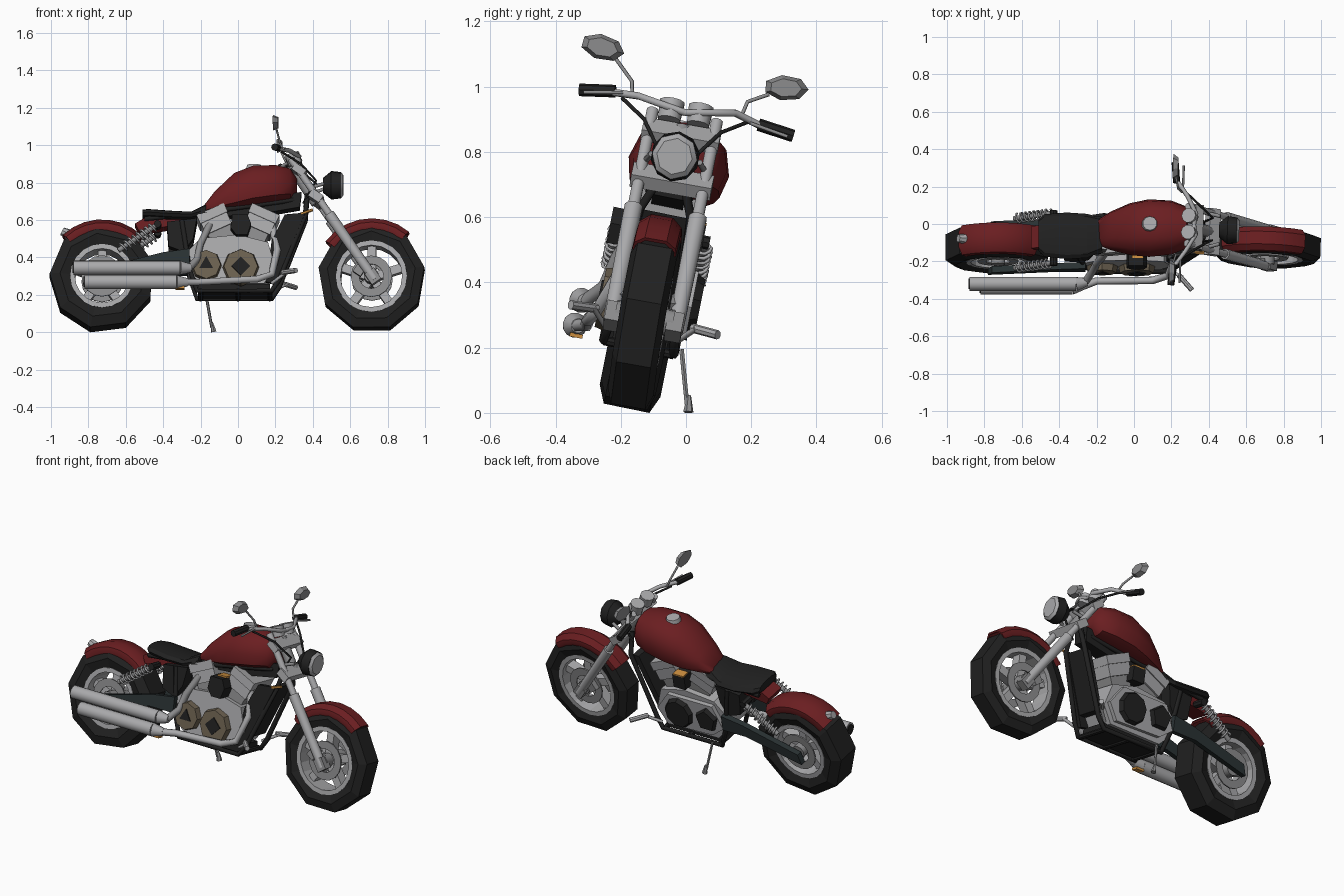
import bpy, bmesh
from math import radians, sin, cos, pi
from mathutils import Matrix, Vector

if "Cube" in bpy.data.objects:
    bpy.data.objects.remove(bpy.data.objects["Cube"])


def material(name, r, g, b):
    m = bpy.data.materials.new(name)
    m.use_nodes = True
    m.diffuse_color = (r, g, b, 1)
    m.node_tree.nodes["Principled BSDF"].inputs["Base Color"].default_value = (r, g, b, 1)
    return m


red = material("deep red paint", .145, .013, .015)
black = material("black", .015, .015, .015)
chrome = material("chrome grey", .4, .4, .41)
steel = material("steel grey", .26, .26, .265)
bronze = material("bronze", .15, .12, .08)
slate = material("dark slate", .023, .032, .034)
amber = material("amber", .6, .27, .05)

# The machine rests on its stand, leaning to its left
LEAN = Matrix(((1, 0, 0, 0), (0, .98, .2, -.185), (0, -.2, 1, 0), (0, 0, 0, 1)))
frame = LEAN


def finish(name, bm, mat, smooth=0):
    bm.transform(frame)
    bmesh.ops.recalc_face_normals(bm, faces=bm.faces)
    me = bpy.data.meshes.new(name)
    bm.to_mesh(me)
    bm.free()
    me.materials.append(mat)
    ob = bpy.data.objects.new(name, me)
    bpy.context.collection.objects.link(ob)
    if smooth:
        bpy.ops.object.select_all(action="DESELECT")
        ob.select_set(True)
        bpy.context.view_layer.objects.active = ob
        bpy.ops.object.shade_smooth_by_angle(angle=radians(smooth))


def box(name, at, size, mat, tilt=0):
    bm = bmesh.new()
    m = Matrix.Translation(at) @ Matrix.Rotation(tilt, 4, "Y")
    bmesh.ops.create_cube(bm, size=1, matrix=m @ Matrix.Diagonal((*size, 1)))
    finish(name, bm, mat)


def rod(name, a, b, r1, mat, r2=None, n=10, smooth=40):
    a, b = Vector(a), Vector(b)
    bm = bmesh.new()
    turn = (b - a).to_track_quat("Z", "Y").to_matrix().to_4x4()
    bmesh.ops.create_cone(bm, cap_ends=True, segments=n, radius1=r1, radius2=r1 if r2 is None else r2,
                          depth=(b - a).length, matrix=Matrix.Translation((a + b) / 2) @ turn)
    finish(name, bm, mat, smooth)


def tube(name, pts, r, mat, res=1):
    cu = bpy.data.curves.new(name, "CURVE")
    cu.dimensions = "3D"
    cu.bevel_depth, cu.bevel_resolution, cu.use_fill_caps = r, res, True
    sp = cu.splines.new("POLY")
    sp.points.add(len(pts) - 1)
    for p, co in zip(sp.points, pts):
        p.co = (*(frame @ Vector(co)), 1)
    cu.materials.append(mat)
    bpy.context.collection.objects.link(bpy.data.objects.new(name, cu))


def skin(name, rings, mat, smooth=0, closed=False):
    bm = bmesh.new()
    rows = [[bm.verts.new(p) for p in ring] for ring in rings]
    k = len(rows[0])
    for i in range(len(rows) - (0 if closed else 1)):
        a, b = rows[i], rows[(i + 1) % len(rows)]
        for j in range(k):
            bm.faces.new((a[j], a[(j + 1) % k], b[(j + 1) % k], b[j]))
    if not closed:
        bm.faces.new(rows[0])
        bm.faces.new(rows[-1])
    finish(name, bm, mat, smooth)


def prism(name, outline, y0, y1, mat):
    skin(name, [[(x, y, z) for x, z in outline] for y in (y0, y1)], mat)


def revolve(name, hub, profile, n, mat, start=0, end=360, smooth=0):
    full = end - start == 360
    angles = [radians(start + (end - start) * i / n) for i in range(n if full else n + 1)]
    rings = [[(hub[0] + r * cos(a), y, hub[1] + r * sin(a)) for y, r in profile] for a in angles]
    skin(name, rings, mat, smooth, full)


def loft(name, stations, mat, smooth, mid=0):
    half = [(0, 1), (.5, .95), (.85, .75), (1, .4), (.9, .1), (.55, 0)]
    outline = half + [(-y, z) for y, z in half[:0:-1]]
    skin(name, [[(x, mid + y * w, lo + z * (hi - lo)) for y, z in outline]
                for x, lo, hi, w in stations], mat, smooth)


def wheel(name, hub, R, rim, w, start):
    x, z = hub
    mid = (R + rim) / 2
    revolve(name + "_tyre", hub, [(-w * .8, rim), (-w, mid), (-w * .75, R), (w * .75, R), (w, mid), (w * .8, rim)],
            9, black, start, start + 360)
    e = w * .85
    revolve(name + "_rim", hub, [(-e, rim), (-e, rim - .025), (e, rim - .025), (e, rim)], 20, chrome)
    rod(name + "_hub", (x, -.09, z), (x, .09, z), .04, steel)
    for i in range(5):
        a = 2 * pi * i / 5 + .3
        box(name + "_spoke", (x + rim * .5 * cos(a), 0, z + rim * .5 * sin(a)), (rim * .92, .06, .045), chrome, -a)
    for s in (-1, 1):
        y = s * w * .8
        revolve(name + "_brake_disc", hub, [(y, .065), (y, .11), (y + .008, .11), (y + .008, .065)], 16, steel)


def fender(name, hub, r, w, a0, a1, drop):
    out = [(-w, r - drop), (-w * .95, r - .025), (-w * .5, r), (w * .5, r), (w * .95, r - .025), (w, r - drop)]
    revolve(name, hub, out + [(y * .93, q - .012) for y, q in out[::-1]], 7, red, a0, a1, 35)


# Rear wheel, swingarm and shocks
REAR = (-.727, .287)
wheel("rear_wheel", REAR, .28, .17, .095, 17)
fender("rear_fender", REAR, .308, .085, 46, 133, .055)
rod("tail_lamp", (-.9, 0, .52), (-.94, 0, .54), .03, chrome, .022, 8)
prism("tail_bracket", [(-.55, .57), (-.53, .53), (-.4, .55), (-.25, .58), (-.25, .61), (-.5, .6)], -.06, .06, red)
for s in (-1, 1):
    prism("swingarm", [(-.78, .25), (-.76, .31), (-.4, .4), (-.26, .42), (-.26, .33), (-.42, .33)],
          s * .105, s * .14, slate)
    top, low = Vector((-.43, s * .135, .55)), Vector((-.64, s * .135, .41))
    rod("shock_rod", top, low, .014, steel)
    ax = (low - top).normalized()
    up = ax.cross(Vector((0, 1, 0)))
    tube("shock_spring", [top.lerp(low, .08 + .84 * i / 80) + .025 * (up * sin(i * pi / 5) + Vector((0, cos(i * pi / 5), 0)))
                          for i in range(81)], .006, chrome, 0)
    rod("shock_mount", (-.43, s * .08, .55), (-.43, s * .15, .55), .02, black, n=8)
    # Frame cradle and foot pegs
    tube("frame_rail", [(.37, s * .03, .73), (.36, s * .08, .61), (.22, s * .1, .26), (.18, s * .11, .2),
                        (-.22, s * .11, .2), (-.26, s * .11, .32), (-.3, s * .1, .58)], .014, black)
    tube("seat_rail", [(.3, s * .04, .7), (-.2, s * .09, .62), (-.5, s * .08, .59)], .014, black)
    prism("side_cover", [(-.38, .57), (-.37, .44), (-.29, .41), (-.24, .48), (-.22, .59)], s * .03, s * .105, black)
    tube("peg_arm", [(.18, s * .11, .24), (.26, s * .16, .29)], .009, chrome)
    rod("foot_peg", (.24, s * .15, .29), (.31, s * .23, .285), .014, chrome, n=8)
for x in (-.2, .0, .17):
    rod("cross_member", (x, -.11, .2), (x, .11, .2), .014, black, n=8)
box("sump", (-.02, 0, .22), (.38, .17, .045), black)
prism("backbone", [(-.3, .6), (.1, .62), (.33, .66), (.34, .74), (0, .7), (-.2, .65)], -.05, .05, black)
prism("radiator_shroud", [(.25, .61), (.36, .62), (.2, .24), (.15, .25), (.18, .47)], -.1, -.07, black)
prism("radiator", [(.31, .61), (.35, .61), (.22, .3), (.18, .3)], -.07, .075, black)
rod("amber_link", (.31, -.09, .605), (.4, -.1, .635), .008, amber, n=6)

# Seat and fuel tank
loft("seat", [(-.51, .605, .65, .085), (-.48, .6, .65, .115), (-.36, .59, .64, .127), (-.25, .59, .635, .12),
              (-.17, .61, .68, .09)], black, 25)
loft("fuel_tank", [(-.19, .635, .665, .07), (-.125, .64, .75, .105), (-.02, .65, .85, .142), (.08, .67, .888, .157),
                   (.2, .69, .892, .147), (.28, .705, .875, .115), (.315, .75, .82, .065)], red, 40, .012)
rod("filler_cap", (.085, .01, .87), (.085, .01, .895), .045, chrome, .038, 10)

# Engine
prism("crankcase", [(-.27, .31), (-.2, .24), (.14, .24), (.2, .33), (.16, .46), (0, .5), (-.2, .48), (-.27, .41)],
      -.11, .11, chrome)
for s in (-1, 1):
    lean = s * .42
    run = Vector((sin(lean), 0, cos(lean)))
    base = Vector((s * .1, 0, .53))
    box("cylinder", base, (.13, .16, .2), steel, lean)
    box("cylinder_head", base + run * .04, (.15, .185, .07), chrome, lean)
    box("rocker_cover", base + run * .095, (.16, .2, .05), chrome, lean)
prism("air_cleaner", [(-.03, .6), (-.04, .53), (-.01, .49), (.05, .49), (.07, .55), (.05, .6)], -.16, -.06, black)
box("intake_left", (.01, .09, .56), (.08, .08, .08), black)
box("amber_plate_left", (.01, .105, .604), (.07, .05, .008), amber)
box("amber_plate_right", (.02, -.09, .604), (.06, .06, .008), amber)
for x, z, r, sides in ((-.17, .335, .085, 3), (.015, .325, .1, 4)):
    rod("bronze_cover", (x, -.1, z), (x, -.145, z), r, bronze, r * .9, 8)
    rod("cover_badge", (x, -.14, z), (x, -.151, z), r * .5, black, n=sides, smooth=0)
prism("left_case", [(-.26, .33), (-.18, .27), (.12, .26), (.18, .35), (.1, .46), (-.2, .46)], .1, .135, chrome)
for x, z, r, sides in ((.03, .36, .095, 9), (-.16, .37, .075, 5)):
    rod("left_cover", (x, .13, z), (x, .16, z), r, black, r * .85, sides, 0)

# Exhausts along the right side
for y, z, x0, x1 in ((-.205, .228, -.82, -.33), (-.2, .305, -.88, -.31)):
    rod("muffler", (x0, y, z), (x1, y, z), .038, chrome, n=12)
    rod("muffler_tip", (x0 - .005, y, z), (x0, y, z), .028, black, n=12)
    rod("muffler_neck", (x1, y, z), (x1 + .06, y + .01, z), .038, chrome, .022, 12)
box("amber_shield", (-.31, -.195, .198), (.05, .04, .012), amber)
tube("front_header", [(-.28, -.2, .228), (-.2, -.17, .235), (.1, -.17, .25), (.18, -.15, .28), (.21, -.1, .42),
                      (.18, -.06, .57)], .02, chrome)
tube("rear_header", [(-.26, -.19, .305), (-.22, -.14, .36), (-.2, -.12, .45), (-.15, -.08, .56)], .02, steel)

# Kick stand
rod("kick_stand", (-.17, .13, .22), (-.14, .18, .06), .008, steel, n=6)
rod("stand_foot", (-.14, .18, .09), (-.13, .188, .04), .006, steel, .016, 6)

# Everything below turns with the steering
pivot, axis = Vector((.715, 0, .28)), Vector((-.45, 0, .635)).normalized()
frame = LEAN @ Matrix.Translation(pivot) @ Matrix.Rotation(radians(-2.5), 4, axis) @ Matrix.Translation(-pivot)
FRONT = (.715, .29)
wheel("front_wheel", FRONT, .287, .19, .071, 10)
fender("front_fender", FRONT, .312, .068, 50, 142, .048)

# Fork, clamps and headlight
for s in (-1, 1):
    y = s * .1
    rod("fork_tube", (.285, y, .91), (.6, y, .46), .019, chrome)
    rod("fork_slider", (.49, y, .615), (.735, y, .265), .029, chrome, .025)
    box("axle_clamp", (.725, s * .095, .28), (.06, .05, .07), steel, -.6)
    box("brake_caliper", (.66, s * .085, .33), (.05, .03, .08), steel, .6)
    rod("gauge", (.31, s * .045, .89), (.29, s * .045, .945), .036, chrome, .04, 10)
    tube("headlight_arm", [(.4, s * .09, .76), (.46, s * .075, .78)], .01, steel)
    # Handlebar, grips, levers and mirrors
    d = -s * .012
    tube("handlebar", [(.32, 0, .92), (.33, s * .06, .93), (.28, s * .15, .945), (.218, s * .24, .93 + d),
                       (.208, s * .33, .92 + d)], .012, chrome)
    rod("grip", (.22, s * .225, .935 + d), (.208, s * .335, .92 + d), .019, black, n=8)
    tube("lever", [(.255, s * .2, .935 + d), (.255, s * .32, .915 + d)], .006, steel)
    tube("mirror_stem", [(.25, s * .17, .94), (.23, s * .18, .985), (.215, s * .24, 1.03 + d)], .006, steel)
    bm = bmesh.new()
    bmesh.ops.create_cone(bm, cap_ends=True, segments=7, radius1=.03, radius2=.042, depth=.028,
                          matrix=Matrix.Translation((.212, s * .288, 1.058 + d)) @ Matrix.Rotation(s * .1, 4, "X")
                          @ Matrix.Diagonal((1, 1.65, .92, 1)) @ Matrix.Rotation(-pi / 2, 4, "Y"))
    finish("mirror", bm, steel)
    tube("control_cable", [(.24, s * .2, .93), (.34, s * .12, .88), (.42, s * .06, .8), (.35, s * .05, .68)], .006, black)
box("lower_clamp", (.42, 0, .71), (.07, .25, .045), chrome, .6)
box("upper_clamp", (.33, 0, .85), (.07, .24, .04), chrome, .6)
rod("steering_stem", (.3, 0, .87), (.42, 0, .69), .03, steel)
rod("headlight_bowl", (.455, 0, .785), (.5, 0, .785), .04, black, .076, 10)
rod("headlight_body", (.5, 0, .785), (.55, 0, .785), .076, black, .07, 10)
rod("headlight_lens", (.55, 0, .785), (.563, 0, .785), .07, chrome, .055, 8)
